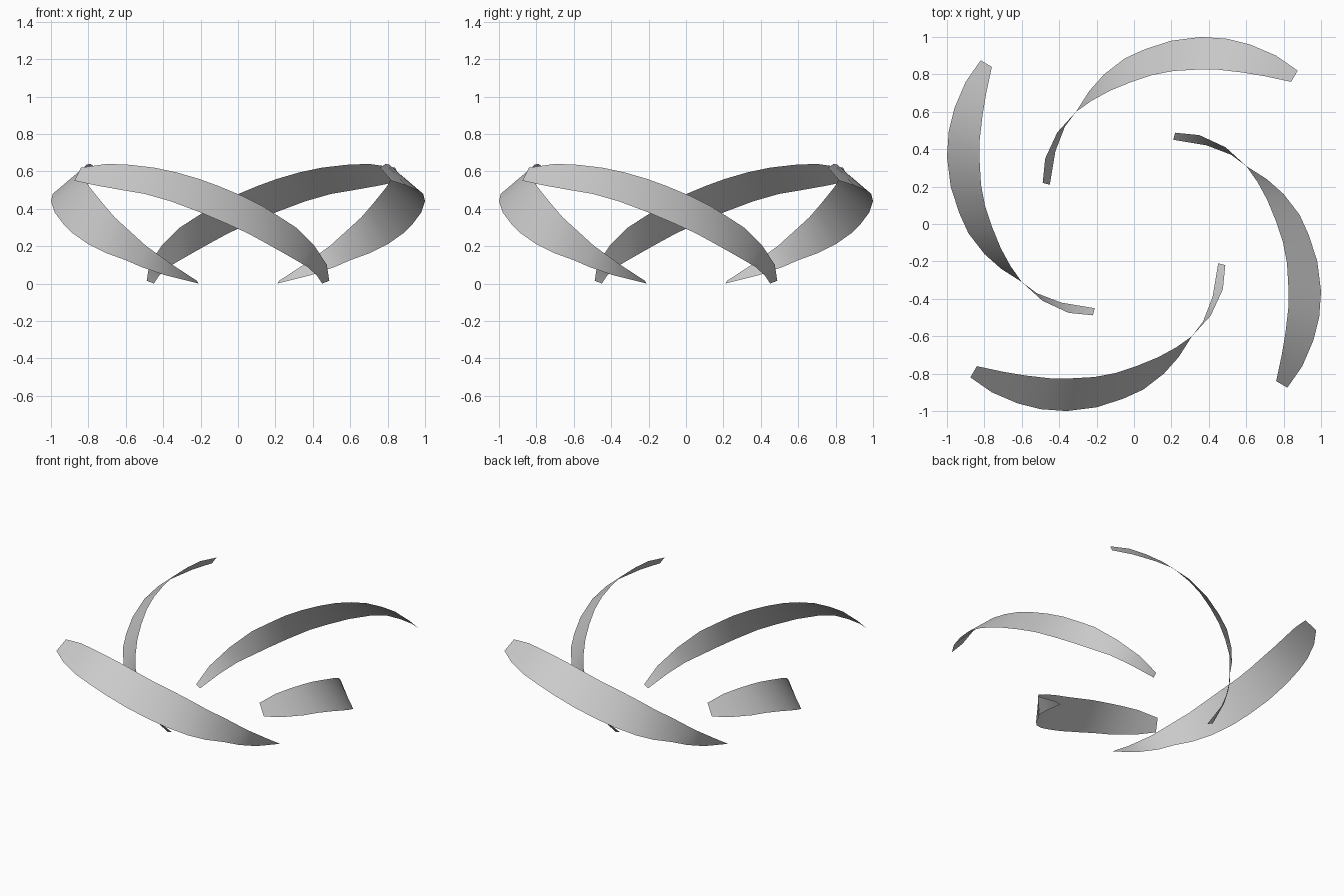
import bpy
import math
from mathutils import Matrix, Vector

default_cube = bpy.data.objects.get("Cube")
if default_cube:
    bpy.data.objects.remove(default_cube, do_unlink=True)


def make_material(name, colour):
    material = bpy.data.materials.new(name)
    material.use_nodes = True
    material.diffuse_color = colour
    material.node_tree.nodes["Principled BSDF"].inputs["Base Color"].default_value = colour
    return material


# Edge curves of one twisted blade, from the foot to the raised tip
LOWER_EDGE = [
    (.45, -.21, 0), (.42, -.39, .045), (.37, -.52, .09), (.31, -.6, .125),
    (.24, -.71, .165), (.16, -.8, .21), (.05, -.885, .27), (-.06, -.935, .32),
    (-.2, -.98, .38), (-.36, -1, .44), (-.5, -.99, .48), (-.62, -.96, .5),
    (-.76, -.9, .525), (-.875, -.82, .55),
]
UPPER_EDGE = [
    (.488, -.22, .015), (.475, -.35, .1), (.41, -.49, .2), (.31, -.6, .3),
    (.225, -.66, .355), (.13, -.712, .415), (.02, -.757, .47), (-.1, -.797, .52),
    (-.21, -.818, .56), (-.33, -.825, .595), (-.45, -.825, .62), (-.58, -.81, .635),
    (-.7, -.79, .64), (-.84, -.76, .62),
]


def make_blade(name, angle, material):
    """Bridge the two edge curves into a thin sheet and turn it about the centre."""
    turn = Matrix.Rotation(angle, 3, "Z")
    count = len(LOWER_EDGE)
    points = [turn @ Vector(point) for point in LOWER_EDGE + UPPER_EDGE]
    faces = [(i + 1, i, count + i, count + i + 1) for i in range(count - 1)]

    mesh = bpy.data.meshes.new(name)
    mesh.from_pydata(points, [], faces)
    mesh.materials.append(material)
    mesh.shade_smooth()
    mesh.update()
    blade = bpy.data.objects.new(name, mesh)
    bpy.context.scene.collection.objects.link(blade)
    return blade


# Four identical blades swirling around the centre
blade_grey = make_material("light grey", (0.6, 0.6, 0.6, 1))
for index, side in enumerate(("front", "left", "back", "right")):
    make_blade(side + "_blade", index * math.pi / 2, blade_grey)
